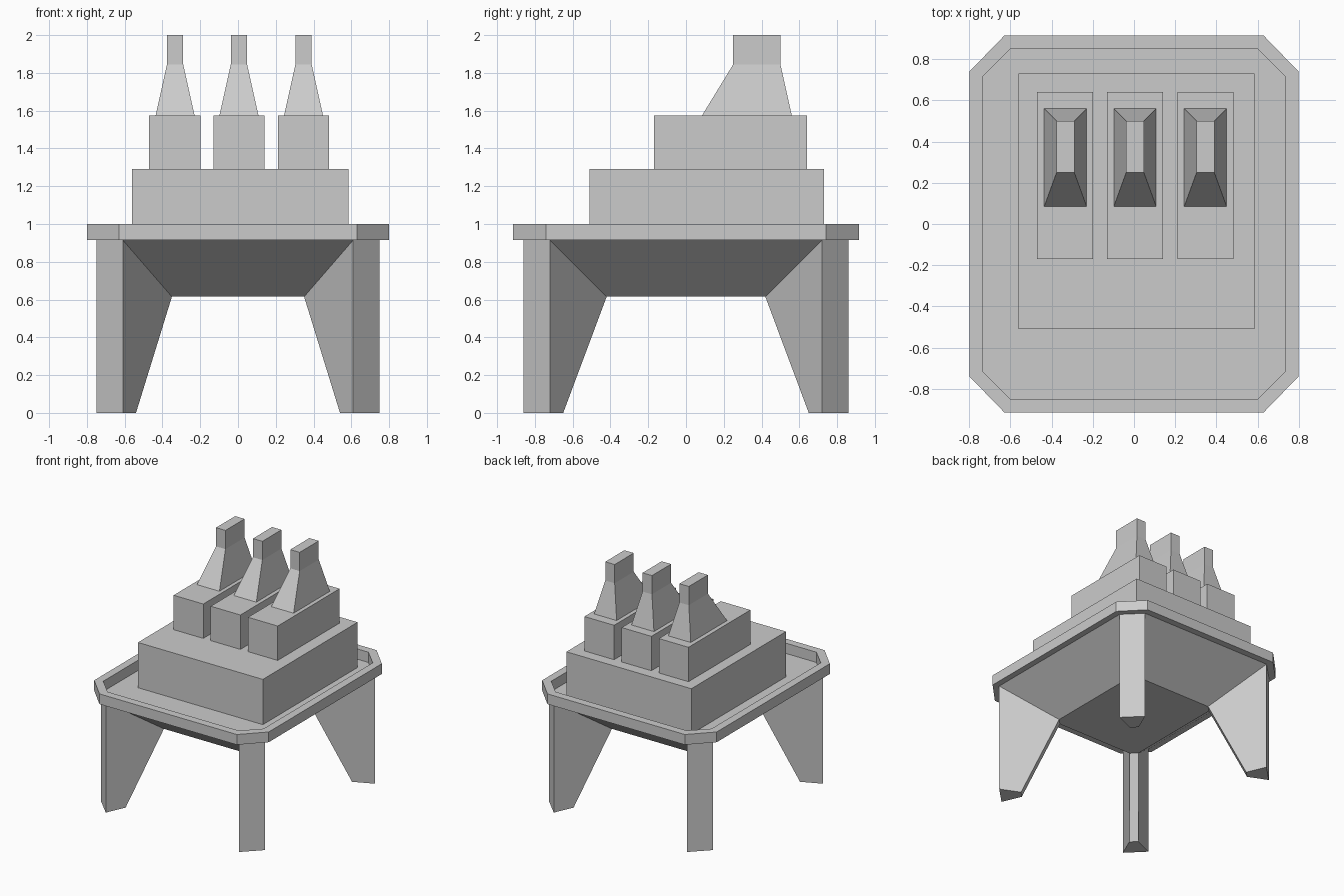
import bpy, bmesh

if "Cube" in bpy.data.objects:
    bpy.data.objects.remove(bpy.data.objects["Cube"])


def make(name, verts, faces):
    mesh = bpy.data.meshes.new(name)
    bm = bmesh.new()
    vs = [bm.verts.new(v) for v in verts]
    for f in faces:
        bm.faces.new([vs[i] for i in f])
    bmesh.ops.recalc_face_normals(bm, faces=bm.faces)
    bm.to_mesh(mesh)
    bm.free()
    ob = bpy.data.objects.new(name, mesh)
    bpy.context.collection.objects.link(ob)
    return ob


def octagon(x, y, cx, cy, z):
    # x, y: half extents; cx, cy: where the chamfers start
    return [(cx, -y, z), (x, -cy, z), (x, cy, z), (cx, y, z),
            (-cx, y, z), (-x, cy, z), (-x, -cy, z), (-cx, -y, z)]


def rect(x0, x1, y0, y1, z):
    return [(x0, y0, z), (x1, y0, z), (x1, y1, z), (x0, y1, z)]


def band(a, b, n):
    return [(a + i, a + (i + 1) % n, b + (i + 1) % n, b + i) for i in range(n)]


def loft(name, rings):
    n, k = len(rings[0]), len(rings)
    faces = [tuple(range(n)), tuple(range(n * (k - 1), n * k))]
    for j in range(k - 1):
        faces += band(j * n, (j + 1) * n, n)
    return make(name, sum(rings, []), faces)


def box(name, x0, x1, y0, y1, z0, z1):
    return loft(name, [rect(x0, x1, y0, y1, z) for z in (z0, z1)])


# Raised tray rim: a closed octagonal ring
rings = [octagon(0.80, 0.915, 0.63, 0.74, 0.915), octagon(0.80, 0.915, 0.63, 0.74, 1.0),
         octagon(0.735, 0.85, 0.60, 0.715, 1.0), octagon(0.735, 0.85, 0.60, 0.715, 0.915)]
make("tray_rim", sum(rings, []),
     sum([band(j * 8, (j + 1) % 4 * 8, 8) for j in range(4)], []))

# Tapered underbody with four corner legs growing out of its chamfers
top = octagon(0.75, 0.86, 0.61, 0.72, 0.915)
under = octagon(0.40, 0.47, 0.35, 0.42, 0.615)
foot_out = octagon(0.75, 0.86, 0.61, 0.72, 0)
foot_in = octagon(0.59, 0.70, 0.54, 0.65, 0)
faces = [tuple(range(8)), tuple(range(8, 16))]
for i in range(0, 8, 2):
    j, k = i + 1, (i + 2) % 8
    faces += [(j, k, k + 8, j + 8),             # body slope
              (i, j, j + 16, i + 16),           # outer leg face
              (i + 8, j + 8, j + 24, i + 24),   # inner leg face
              (i, i + 8, i + 24, i + 16),       # leg sides
              (j, j + 8, j + 24, j + 16),
              (i + 16, j + 16, j + 24, i + 24)]  # sole
make("underbody_and_legs", top + under + foot_out + foot_in, faces)

# Main block on the tray floor
box("main_block", -0.56, 0.585, -0.51, 0.73, 0.915, 1.29)

# Three upper blocks, each carrying a tapered chimney
for n, (bx, cx) in enumerate([(-0.335, -0.333), (0.005, 0.005), (0.347, 0.347)], 1):
    box(f"upper_block_{n}", bx - 0.136, bx + 0.136, -0.17, 0.64, 1.29, 1.575)
    loft(f"chimney_{n}", [rect(cx - 0.103, cx + 0.103, 0.085, 0.56, 1.575),
                          rect(cx - 0.043, cx + 0.043, 0.25, 0.50, 1.845),
                          rect(cx - 0.043, cx + 0.043, 0.25, 0.50, 2.0)])
